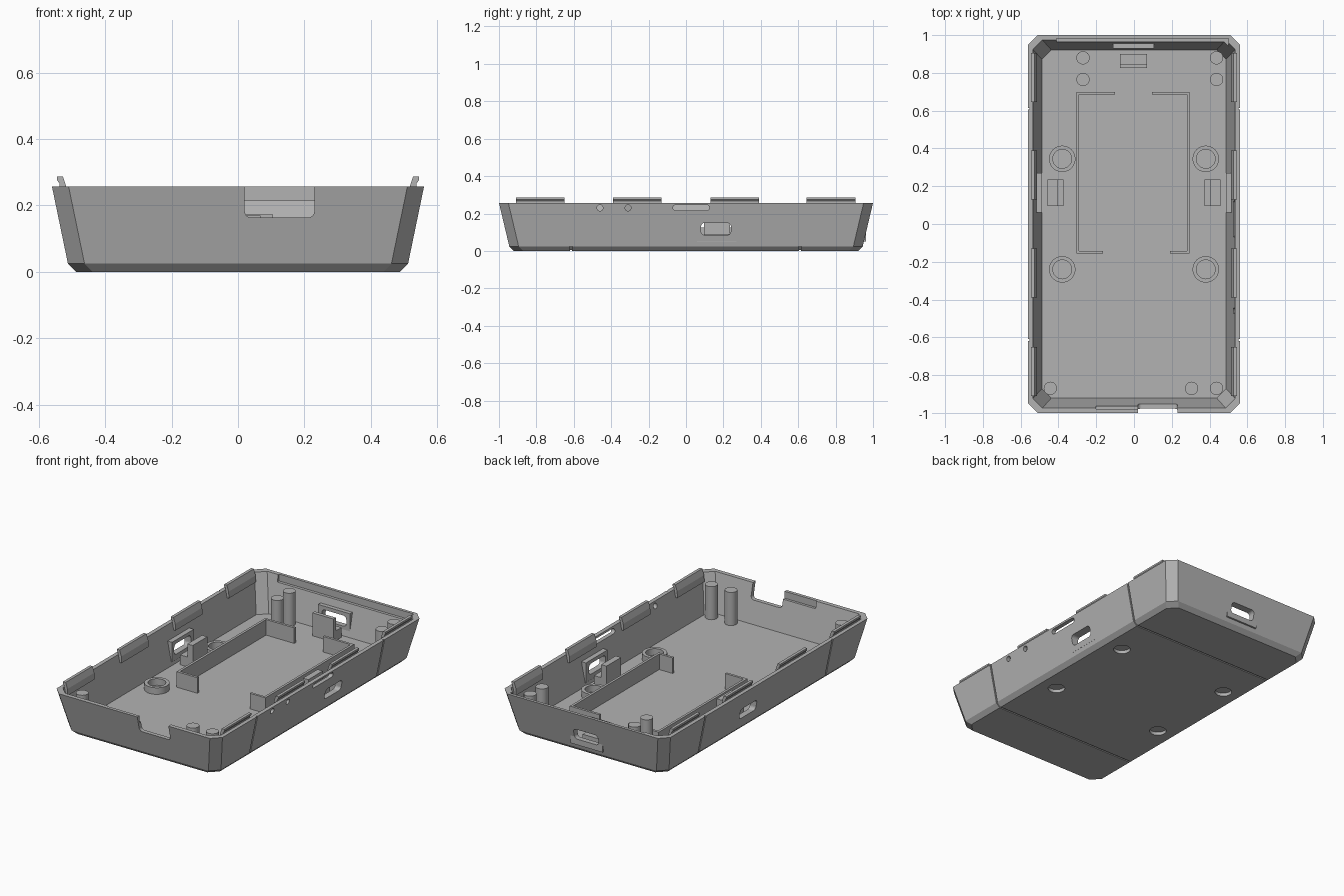
import bpy, bmesh, math
from mathutils import Matrix, Vector

if "Cube" in bpy.data.objects:
    bpy.data.objects.remove(bpy.data.objects["Cube"], do_unlink=True)

grey = bpy.data.materials.new("plain grey plastic")
grey.use_nodes = True
colour = (0.45, 0.45, 0.45, 1)
grey.diffuse_color = colour
grey.node_tree.nodes["Principled BSDF"].inputs["Base Color"].default_value = colour


def finish(bm, name):
    bmesh.ops.recalc_face_normals(bm, faces=bm.faces)
    mesh = bpy.data.meshes.new(name)
    bm.to_mesh(mesh)
    bm.free()
    mesh.materials.append(grey)
    obj = bpy.data.objects.new(name, mesh)
    bpy.context.collection.objects.link(obj)
    return obj


def loft(name, rings):
    """Join rings of equal length into a closed solid."""
    bm = bmesh.new()
    loops = [[bm.verts.new(p) for p in ring] for ring in rings]
    for a, b in zip(loops, loops[1:]):
        for i in range(len(a)):
            j = (i + 1) % len(a)
            bm.faces.new((a[i], a[j], b[j], b[i]))
    bm.faces.new(loops[0])
    bm.faces.new(loops[-1])
    return finish(bm, name)


def octagon(hx, hy, z, c=0.05):
    """Rectangle with clipped corners."""
    return [(sx * x, sy * y, z)
            for sx, sy, flip in ((1, 1, 0), (-1, 1, 1), (-1, -1, 0), (1, -1, 1))
            for x, y in (((hx, hy - c), (hx - c, hy)) if not flip
                         else ((hx - c, hy), (hx, hy - c)))]


def box(name, x, y, z, round_axis=None, radius=0.02):
    """Box from ranges, with the edges along one axis optionally rounded."""
    bm = bmesh.new()
    bmesh.ops.create_cube(bm, size=1)
    for v in bm.verts:
        v.co = Vector([r[0] if c < 0 else r[1] for c, r in zip(v.co, (x, y, z))])
    if round_axis is not None:
        edges = [e for e in bm.edges
                 if abs((e.verts[0].co - e.verts[1].co).normalized()[round_axis]) > 0.9]
        bmesh.ops.bevel(bm, geom=edges, offset=radius, segments=5,
                        profile=0.5, affect='EDGES')
    return finish(bm, name)


def cylinder(name, x, y, z0, z1, r):
    bm = bmesh.new()
    bmesh.ops.create_cone(bm, cap_ends=True, segments=32, radius1=r, radius2=r,
                          depth=z1 - z0,
                          matrix=Matrix.Translation((x, y, (z0 + z1) / 2)))
    return finish(bm, name)


def prism(name, profile, y0, y1):
    """Extrude an (x, z) profile along y."""
    return loft(name, [[(x, y, z) for x, z in profile] for y in (y0, y1)])


def cut(target, cutter, keep=False):
    """Subtract the cutter and bake the result."""
    mod = target.modifiers.new("cut", 'BOOLEAN')
    mod.operation, mod.solver, mod.object = 'DIFFERENCE', 'EXACT', cutter
    graph = bpy.context.evaluated_depsgraph_get()
    mesh = bpy.data.meshes.new_from_object(target.evaluated_get(graph))
    target.modifiers.clear()
    target.data = mesh
    if not keep:
        bpy.data.objects.remove(cutter, do_unlink=True)


def smooth(obj):
    bpy.ops.object.select_all(action='DESELECT')
    obj.select_set(True)
    bpy.context.view_layer.objects.active = obj
    bpy.ops.object.shade_smooth_by_angle(angle=math.radians(30))


# Tray shell with sloped walls
FLOOR, RIM = 0.03, 0.257
shell = loft("tray_shell", [octagon(0.487, 0.92, 0), octagon(0.512, 0.945, 0.025),
                            octagon(0.56, 1.0, RIM)])
cut(shell, loft("cavity", [octagon(0.488, 0.922, FLOOR), octagon(0.544, 0.984, 0.3)]))

# Front notch and thinned upper walls
cut(shell, box("notch", (0.02, 0.23), (-1.1, -0.9), (0.163, 0.4), 1))
cut(shell, box("back_recess", (-0.41, 0.5), (0.9, 0.982), (0.215, 0.4)))
cut(shell, box("front_recess", (-0.2, 0.1), (-0.98, -0.9), (0.215, 0.4)))

# Seam grooves around the outside
for y in (-0.615, 0.61):
    half = [(0.6, RIM + 0.1), (0.573, RIM + 0.1), (0.505, 0.027), (0.484, 0.006)]
    outline = half + [(-x, z) for x, z in reversed(half)] + [(-0.6, -0.1), (0.6, -0.1)]
    cut(shell, prism("groove", outline, y - 0.005, y + 0.005))

# Right wall slot and pin holes
cut(shell, box("slot", (0.4, 0.7), (-0.07, 0.125), (0.216, 0.246), 0, 0.0145))
for y in (-0.46, -0.31):
    cut(shell, box("pin_hole", (0.4, 0.7), (y - 0.016, y + 0.016),
                   (0.214, 0.246), 0, 0.0155))

# Round bosses with a pocket on the underside
for x in (-0.38, 0.38):
    for y in (0.345, -0.24):
        cut(shell, cylinder("pocket", x, y, -0.1, 0.02, 0.048))
        boss = cylinder("round_boss", x, y, FLOOR - 0.005, 0.07, 0.07)
        cut(boss, cylinder("boss_hole", x, y, FLOOR - 0.02, 0.2, 0.05))
        smooth(boss)

# Ports: wall opening, frame around it and a stop on the floor
PORT_Z, FRAME_Z = (0.085, 0.15), (0.05, 0.172)
for side in (-1, 1):
    def span(a, b):
        return tuple(sorted((side * a, side * b)))
    hole = box("port", span(0.42, 0.7), (0.08, 0.24), PORT_Z, 0)
    frame = box("side_port_frame", span(0.487, 0.518), (0.06, 0.27), FRAME_Z)
    cut(frame, hole, keep=True)
    cut(shell, hole)
    box("side_port_stop", span(0.372, 0.408), (0.095, 0.235), (FLOOR - 0.005, 0.17))
    box("side_port_ledge", span(0.408, 0.457), (0.095, 0.235), (FLOOR - 0.005, 0.09))
hole = box("port", (-0.085, 0.08), (0.85, 1.1), PORT_Z, 1)
frame = box("back_port_frame", (-0.11, 0.105), (0.93, 0.962), FRAME_Z)
cut(frame, hole, keep=True)
cut(shell, hole)
box("back_port_stop", (-0.075, 0.068), (0.825, 0.848), (FLOOR - 0.005, 0.17))
box("back_port_ledge", (-0.075, 0.068), (0.848, 0.9), (FLOOR - 0.005, 0.09))

# Support posts
for x, y in ((-0.27, 0.88), (-0.27, 0.765), (0.437, 0.88), (0.437, 0.765),
             (-0.443, -0.87), (0.305, -0.87), (0.437, -0.87)):
    smooth(cylinder("support_post", x, y, FLOOR - 0.005, 0.232, 0.035))

# Holder frame: two C-shaped walls
for name, x0, side, back, front in (("left", -0.305, 1, 0.205, 0.14),
                                    ("right", 0.295, -1, 0.2, 0.105)):
    t, y0, y1 = 0.015, -0.157, 0.7
    path = [(0, y0), (front, y0), (front, y0 + t), (t, y0 + t),
            (t, y1 - t), (back, y1 - t), (back, y1), (0, y1)]
    loft(name + "_holder_wall", [[(x0 + side * x, y, z) for x, y in path]
                                 for z in (FLOOR - 0.005, 0.125)])

# Snap clips along both long rims
clip = [(0.545, 0.287), (0.527, 0.287), (0.515, 0.25), (0.513, 0.21),
        (0.528, 0.21), (0.537, RIM), (0.537, 0.266), (0.545, 0.276)]
for side in (-1, 1):
    for y in (-0.78, -0.26, 0.26, 0.775):
        prism("snap_clip", [(side * x, z) for x, z in clip], y - 0.13, y + 0.13)
